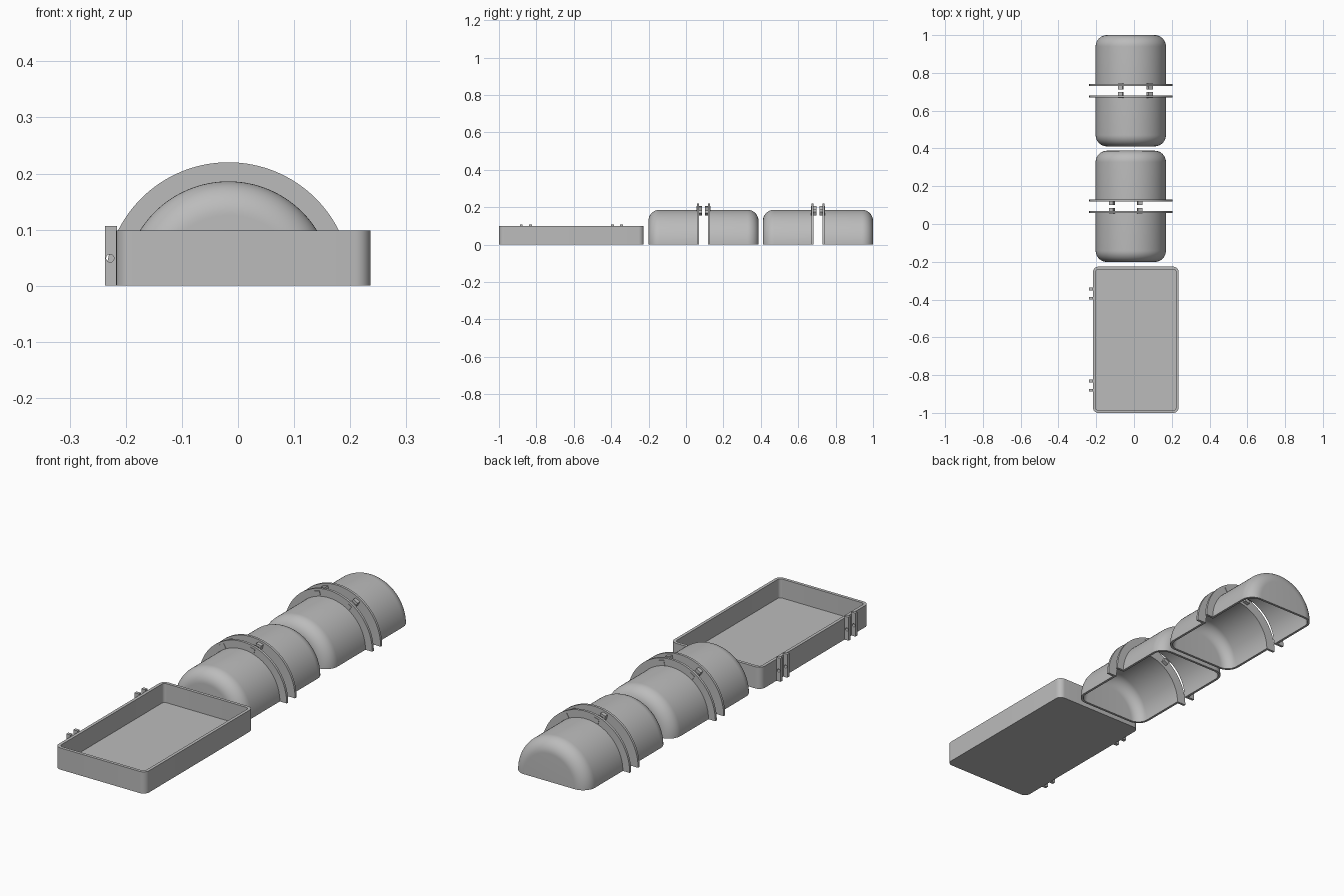
import bpy, bmesh, math
from mathutils import Matrix

if "Cube" in bpy.data.objects:
    bpy.data.objects.remove(bpy.data.objects["Cube"], do_unlink=True)

grey = bpy.data.materials.new("plain grey")
grey.use_nodes = True
colour = (0.5, 0.5, 0.5, 1)
grey.diffuse_color = colour
grey.node_tree.nodes["Principled BSDF"].inputs["Base Color"].default_value = colour


def finish(bm, name):
    bmesh.ops.remove_doubles(bm, verts=bm.verts, dist=1e-5)
    bmesh.ops.recalc_face_normals(bm, faces=bm.faces)
    mesh = bpy.data.meshes.new(name)
    bm.to_mesh(mesh)
    bm.free()
    mesh.materials.append(grey)
    obj = bpy.data.objects.new(name, mesh)
    bpy.context.collection.objects.link(obj)
    bpy.ops.object.select_all(action='DESELECT')
    obj.select_set(True)
    bpy.context.view_layer.objects.active = obj
    bpy.ops.object.shade_smooth_by_angle(angle=math.radians(30))
    return obj


def bridge(bm, a, b):
    n = len(a)
    for i in range(n):
        j = (i + 1) % n
        bm.faces.new((a[i], a[j], b[j], b[i]))


# Half-round shells, each closed at one end and flanged at the open end
CX, R, FLANGE_R, LENGTH, WALL, FLANGE_T, FILLET = -0.017, 0.186, 0.22, 0.27, 0.011, 0.011, 0.06


def fillet(radius, end, r, steps=12):
    return [(radius - r + r * math.cos(t), end - r + r * math.sin(t))
            for t in (math.pi / 2 * i / steps for i in range(steps + 1))]


def shell(name, face_y, direction):
    profile = [(R - WALL, 0), (FLANGE_R, 0), (FLANGE_R, FLANGE_T), (R, FLANGE_T)]
    profile += fillet(R, LENGTH, FILLET) + [(0, LENGTH), (0, LENGTH - WALL)]
    profile += fillet(R - WALL, LENGTH - WALL, FILLET - WALL)[::-1]
    bm = bmesh.new()
    steps = 64
    rings = []
    for s in range(steps + 1):
        a = math.pi * s / steps
        rings.append([bm.verts.new((CX + r * math.cos(a), face_y + direction * d, r * math.sin(a)))
                      for r, d in profile])
    for a, b in zip(rings, rings[1:]):
        bridge(bm, a, b)
    bm.faces.new(rings[0])
    bm.faces.new(rings[-1][::-1])
    bmesh.ops.dissolve_degenerate(bm, dist=1e-6, edges=bm.edges)
    finish(bm, name)


# Small latch lugs on the mating side of each flange
def lug(name, x, face_y, direction):
    tilt = math.asin((x - CX) / 0.199)
    bm = bmesh.new()
    bmesh.ops.create_cube(bm, size=1, matrix=Matrix.Diagonal((0.025, 0.03, 0.022, 1)))
    bmesh.ops.transform(bm, verts=bm.verts, matrix=Matrix.Translation(
        (x, face_y - direction * 0.002, 0.199 * math.cos(tilt))) @ Matrix.Rotation(tilt, 4, 'Y'))
    finish(bm, name)


for pair, rear_y, lug_xs in (("front", 0.118, (-0.117, 0.03)), ("rear", 0.73, (-0.07, 0.083))):
    for half, y, d in (("rear_half", rear_y, 1), ("front_half", rear_y - 0.049, -1)):
        shell(f"{pair}_shell_{half}", y, d)
        for i, x in enumerate(lug_xs):
            lug(f"{pair}_shell_{half}_lug_{i + 1}", x, y, d)


# Open tray with rounded corners
def rounded_loop(bm, inset, z):
    x0, x1, y0, y1, r = -0.217 + inset, 0.236 - inset, -1 + inset, -0.226 - inset, 0.028 - inset
    loop = []
    for q, (cx, cy) in enumerate(((x1 - r, y1 - r), (x0 + r, y1 - r), (x0 + r, y0 + r), (x1 - r, y0 + r))):
        for i in range(9):
            a = math.pi / 2 * (q + i / 8)
            loop.append(bm.verts.new((cx + r * math.cos(a), cy + r * math.sin(a), z)))
    return loop


bm = bmesh.new()
loops = [rounded_loop(bm, i, z) for i, z in ((0, 0), (0, 0.098), (0.014, 0.098), (0.014, 0.012))]
for a, b in zip(loops, loops[1:]):
    bridge(bm, a, b)
bm.faces.new(loops[0][::-1])
bm.faces.new(loops[-1])
finish(bm, "tray")


# Hinge plates with pin holes along the tray's side
def hinge_plate(name, y, thick=0.015):
    cx, cz, hole = -0.228, 0.049, 0.007
    left, right, down, up = 0.009, 0.012, 0.049, 0.057
    corners = [math.atan2(v, h) for h in (-left, right) for v in (-down, up)]
    angles = sorted(corners + [math.pi * (i + 0.5) / 12 - math.pi for i in range(24)])
    bm = bmesh.new()

    def loop(depth, outer):
        verts = []
        for a in angles:
            c, s = math.cos(a), math.sin(a)
            reach = min((right if c > 0 else left) / max(abs(c), 1e-6),
                        (up if s > 0 else down) / max(abs(s), 1e-6)) if outer else hole
            verts.append(bm.verts.new((cx + reach * c, depth, cz + reach * s)))
        return verts

    y0, y1 = y - thick / 2, y + thick / 2
    ring = [loop(y0, True), loop(y1, True), loop(y1, False), loop(y0, False)]
    for i in range(4):
        bridge(bm, ring[i], ring[(i + 1) % 4])
    finish(bm, name)


for where, centre in (("front", -0.856), ("rear", -0.369)):
    for i, side in enumerate((-1, 1)):
        hinge_plate(f"{where}_hinge_plate_{i + 1}", centre + side * 0.0245)
